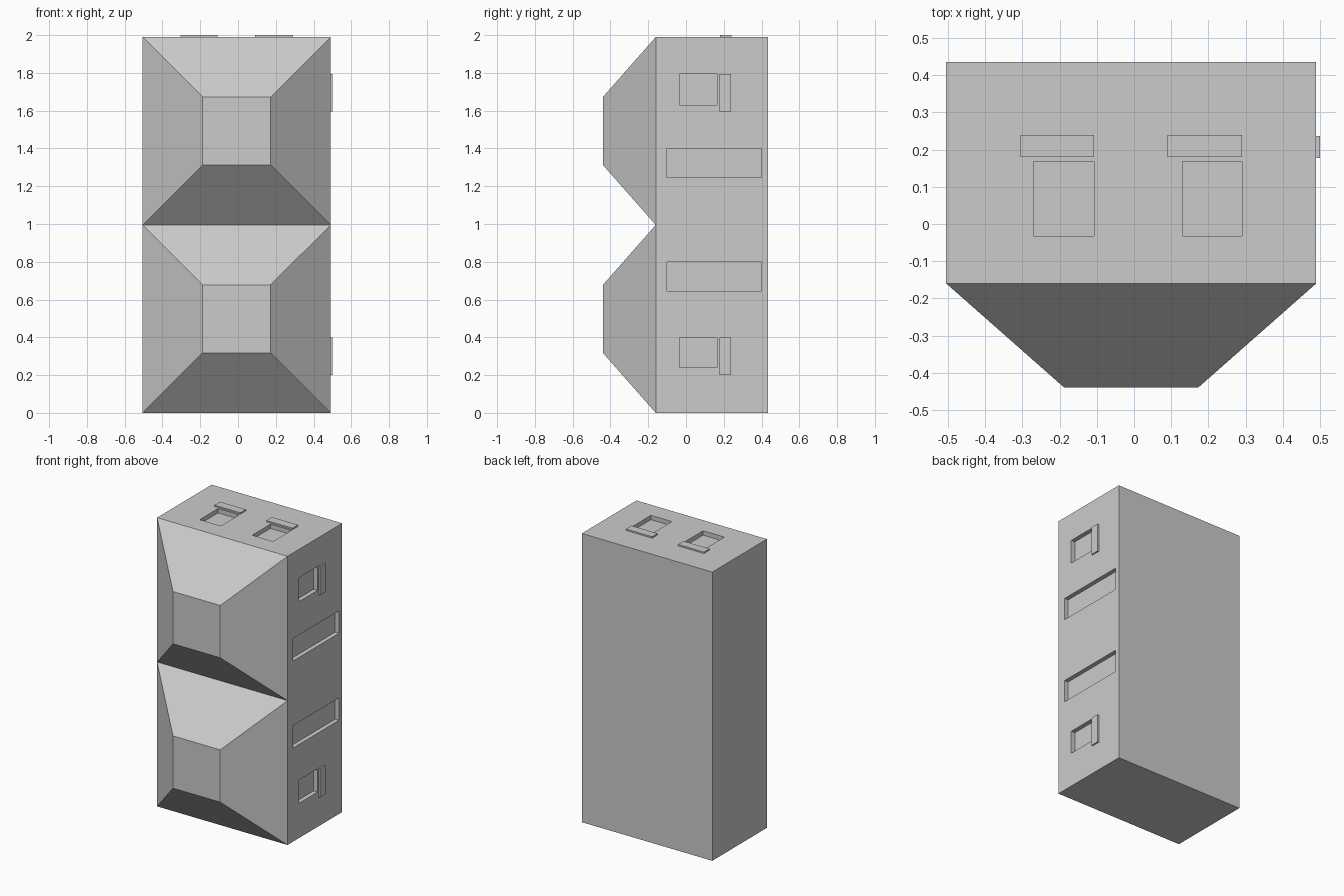
import bpy
import bmesh
from mathutils import Matrix, Vector

cube = bpy.data.objects.get("Cube")
if cube:
    bpy.data.objects.remove(cube, do_unlink=True)

# Single flat grey
grey = bpy.data.materials.new("plain_grey")
grey.use_nodes = True
colour = (0.6, 0.6, 0.6, 1)
grey.diffuse_color = colour
grey.node_tree.nodes["Principled BSDF"].inputs["Base Color"].default_value = colour

LEFT, RIGHT, FRONT, BACK, TOP = -0.505, 0.49, -0.16, 0.435, 1.99
TIP = -0.44
DEPTH, RAISE = 0.03, 0.01


def add_box(bm, x, y, z):
    size = Vector((x[1] - x[0], y[1] - y[0], z[1] - z[0]))
    centre = Vector((sum(x), sum(y), sum(z))) / 2
    return bmesh.ops.create_cube(
        bm, size=1, matrix=Matrix.Translation(centre) @ Matrix.Diagonal(size).to_4x4())


def finish(name, bm):
    bmesh.ops.recalc_face_normals(bm, faces=bm.faces)
    mesh = bpy.data.meshes.new(name)
    bm.to_mesh(mesh)
    bm.free()
    mesh.materials.append(grey)
    obj = bpy.data.objects.new(name, mesh)
    bpy.context.collection.objects.link(obj)
    return obj


# Body: block split into two storeys, each front drawn out to a blunt pyramid
bm = bmesh.new()
add_box(bm, (LEFT, RIGHT), (FRONT, BACK), (0, TOP))
bmesh.ops.bisect_plane(bm, geom=bm.verts[:] + bm.edges[:] + bm.faces[:],
                       plane_co=(0, 0, TOP / 2), plane_no=(0, 0, 1))
bm.normal_update()
fronts = [f for f in bm.faces if f.normal.y < -0.9]
for face in bmesh.ops.extrude_discrete_faces(bm, faces=fronts)["faces"]:
    centre = face.calc_center_median()
    for v in face.verts:
        v.co = centre + (v.co - centre) * 0.362
        v.co.y = TIP
body = finish("body", bm)

# Recesses: two square and two long ones in the side, two in the top
bm = bmesh.new()
side = (RIGHT - DEPTH, RIGHT + 0.1)
for z in ((0.24, 0.40), (1.63, 1.795)):
    add_box(bm, side, (-0.035, 0.165), z)
for z in ((0.645, 0.80), (1.245, 1.40)):
    add_box(bm, side, (-0.1, 0.4), z)
for x in ((-0.27, -0.108), (0.13, 0.29)):
    add_box(bm, x, (-0.032, 0.168), (TOP - DEPTH, TOP + 0.1))
cutter = finish("recess_cutter", bm)
cutter.hide_render = True

cut = body.modifiers.new("recesses", "BOOLEAN")
cut.operation = "DIFFERENCE"
cut.solver = "EXACT"
cut.object = cutter
bpy.context.view_layer.objects.active = body
bpy.ops.object.modifier_apply(modifier=cut.name)
bpy.data.objects.remove(cutter, do_unlink=True)

# Raised strips beside the square recesses
for name, z in (("lower_side_strip", (0.2, 0.4)), ("upper_side_strip", (1.595, 1.793))):
    bm = bmesh.new()
    add_box(bm, (RIGHT - 0.01, RIGHT + RAISE), (0.177, 0.237), z)
    finish(name, bm)
for name, x in (("right_top_strip", (-0.305, -0.108)), ("left_top_strip", (0.09, 0.29))):
    bm = bmesh.new()
    add_box(bm, x, (0.18, 0.24), (TOP - 0.01, TOP + RAISE))
    finish(name, bm)
